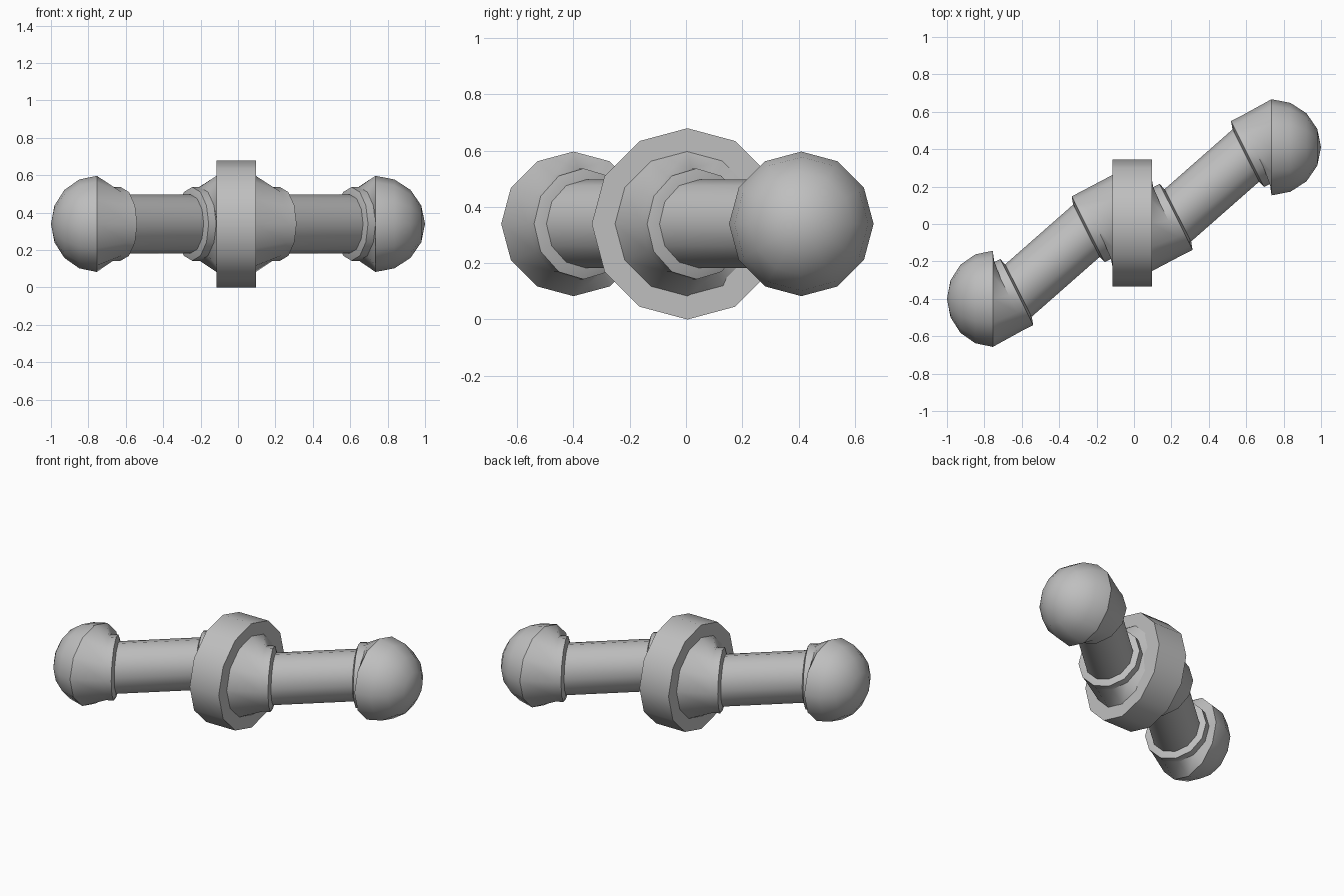
import bpy
import bmesh
from math import sin, cos, pi, radians

if "Cube" in bpy.data.objects:
    bpy.data.objects.remove(bpy.data.objects["Cube"])

SIDES = 12
MID_X, MID_Y, MID_Z = -0.01, 0.005, 0.34   # pivot of the half-turn symmetry
MITRE = radians(26.6)                      # turn of the collar planes
COLLAR_R, ROD_R, LIP = 0.197, 0.157, 0.012

grey = bpy.data.materials.new("plain grey")
grey.use_nodes = True
grey.diffuse_color = (0.52, 0.52, 0.52, 1)
bsdf = grey.node_tree.nodes["Principled BSDF"]
bsdf.inputs["Base Color"].default_value = grey.diffuse_color
bsdf.inputs["Roughness"].default_value = 0.6


def loft(name, rings, side=1):
    """Skin rings of (x, y, radius, turn); side -1 gives the half-turned copy."""
    bm = bmesh.new()
    loops = []
    for x, y, r, turn in rings:
        loop = []
        for k in range(SIDES):
            t = 2 * pi * k / SIDES
            px = x - r * cos(t) * sin(turn)
            py = y + r * cos(t) * cos(turn)
            loop.append(bm.verts.new((MID_X + side * px, MID_Y + side * py,
                                      MID_Z + r * sin(t))))
        loops.append(loop)
    for a, b in zip(loops, loops[1:]):
        for k in range(SIDES):
            n = (k + 1) % SIDES
            bm.faces.new((a[k], a[n], b[n], b[k]))
    bm.faces.new(loops[0])
    bm.faces.new(loops[-1])
    bmesh.ops.remove_doubles(bm, verts=bm.verts, dist=0.0005)
    bmesh.ops.recalc_face_normals(bm, faces=bm.faces)
    mesh = bpy.data.meshes.new(name)
    bm.to_mesh(mesh)
    bm.free()
    mesh.materials.append(grey)
    obj = bpy.data.objects.new(name, mesh)
    bpy.context.collection.objects.link(obj)
    bpy.ops.object.select_all(action="DESELECT")
    obj.select_set(True)
    bpy.context.view_layer.objects.active = obj
    bpy.ops.object.shade_smooth_by_angle(angle=radians(38))


def collar(x, y, way):
    """Slanted band centred at x, y whose lip faces the rod."""
    dx, dy = way * cos(MITRE), way * sin(MITRE)
    return [(x - 0.045 * dx, y - 0.045 * dy, COLLAR_R, MITRE),
            (x, y, COLLAR_R, MITRE),
            (x + LIP * dx, y + LIP * dy, ROD_R, MITRE)]


# Central disc
loft("central_disc", [(-0.105, 0, 0.34, 0), (0.105, 0, 0.34, 0)])

inner, outer = (0.235, 0.033), (0.617, 0.369)
for side, label, depth in ((1, "left", 0.265), (-1, "right", 0.245)):
    # Elbow leaving the disc
    loft(label + "_elbow", [(0.1, 0, 0.26, 0)] + collar(*inner, 1), side)

    # Straight rod between the two collars
    loft(label + "_rod", [(*inner, ROD_R, MITRE), (*outer, ROD_R, MITRE)], side)

    # Rounded end: slanted collar, then a dome on an upright seam
    dome = []
    for i in range(5):
        t = i * pi / 8
        dome.append((0.745 + depth * sin(t), 0.405, 0.257 * cos(t), 0))
    loft(label + "_ball_end", collar(*outer, -1)[::-1] + dome, side)
